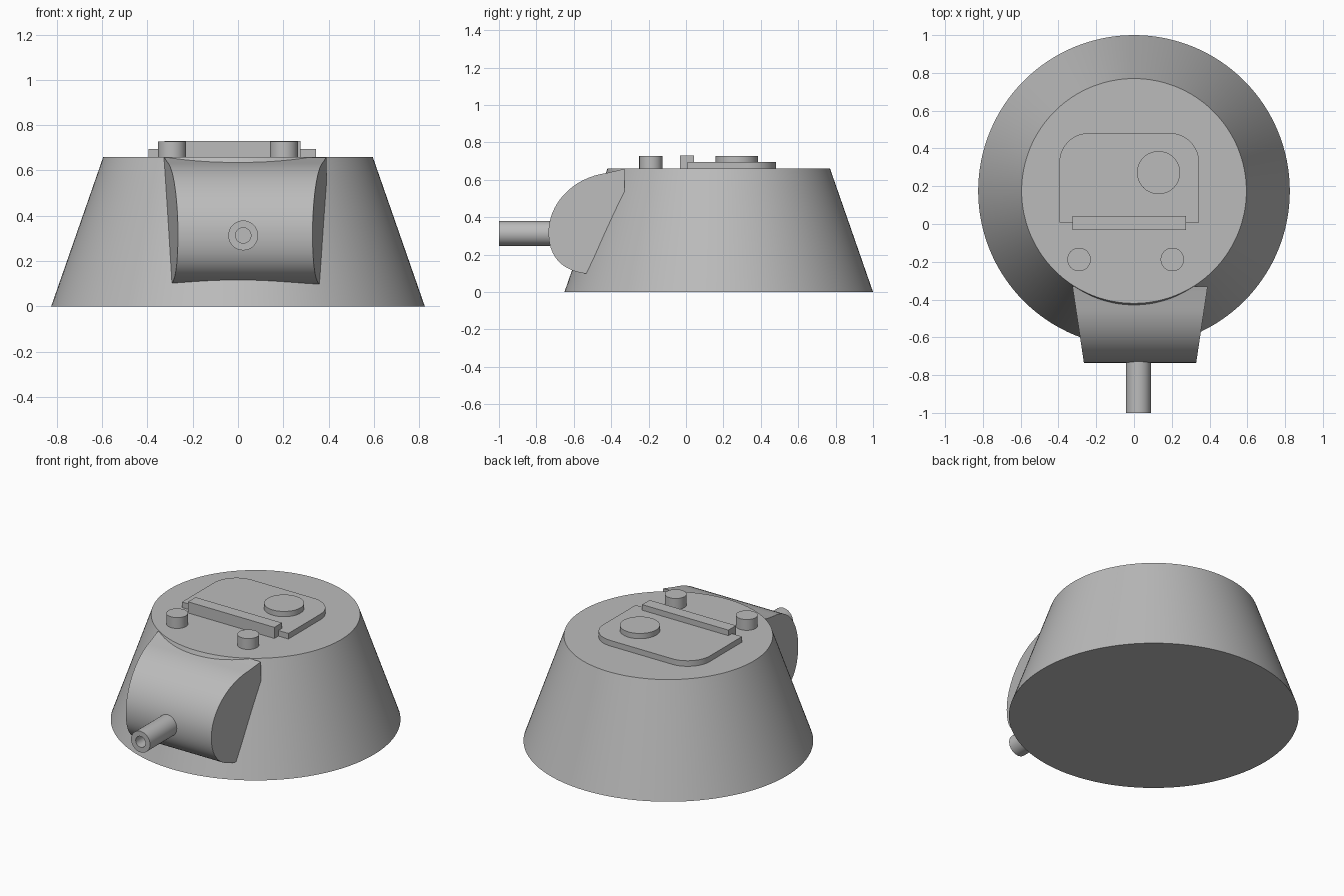
import bpy, bmesh, math
from mathutils import Matrix, Vector

if "Cube" in bpy.data.objects:
    bpy.data.objects.remove(bpy.data.objects["Cube"], do_unlink=True)

grey = bpy.data.materials.new("armour_grey")
grey.use_nodes = True
GREY = (0.5, 0.5, 0.5, 1)
grey.diffuse_color = GREY
grey.node_tree.nodes["Principled BSDF"].inputs["Base Color"].default_value = GREY


def finish(name, bm):
    bmesh.ops.recalc_face_normals(bm, faces=bm.faces)
    mesh = bpy.data.meshes.new(name)
    bm.to_mesh(mesh)
    bm.free()
    mesh.materials.append(grey)
    ob = bpy.data.objects.new(name, mesh)
    bpy.context.collection.objects.link(ob)
    bpy.ops.object.select_all(action='DESELECT')
    ob.select_set(True)
    bpy.context.view_layer.objects.active = ob
    bpy.ops.object.shade_smooth_by_angle(angle=math.radians(25))
    return ob


def frustum(name, x, y, z0, z1, r0, r1, segments=64):
    bm = bmesh.new()
    bmesh.ops.create_cone(bm, cap_ends=True, segments=segments, radius1=r0, radius2=r1,
                          depth=z1 - z0, matrix=Matrix.Translation((x, y, (z0 + z1) / 2)))
    return finish(name, bm)


def prism(name, points, offset):
    """Extrude a flat outline along an offset."""
    bm = bmesh.new()
    face = bm.faces.new([bm.verts.new(p) for p in points])
    new = bmesh.ops.extrude_face_region(bm, geom=[face])["geom"]
    bmesh.ops.translate(bm, verts=[g for g in new if isinstance(g, bmesh.types.BMVert)],
                        vec=offset)
    return finish(name, bm)


def bezier(a, b, c, d, n=16):
    """Points along a cubic curve."""
    a, b, c, d = map(Vector, (a, b, c, d))
    return [a * (1 - t)**3 + b * 3 * t * (1 - t)**2 + c * 3 * t * t * (1 - t) + d * t**3
            for t in (i / n for i in range(n + 1))]


# Conical turret body
TOP = 0.66
frustum("turret_body", 0, 0.175, 0, TOP, 0.825, 0.595, 128)

# Curved gun mantlet with sides tapering toward the front
MID = 0.032
profile = [(-0.33, 0.53), (-0.33, 0.658)]
profile += bezier((-0.42, 0.637), (-0.62, 0.61), (-0.735, 0.46), (-0.735, 0.32))
profile += bezier((-0.735, 0.32), (-0.735, 0.20), (-0.675, 0.115), (-0.533, 0.098))[1:]
mantlet = prism("gun_mantlet", [(-1, y, z) for y, z in profile], (2, 0, 0))
for v in mantlet.data.vertices:
    half = 0.358 + (v.co.y + 0.33) * 0.15
    v.co.x = MID + math.copysign(half, v.co.x)

# Hollow gun barrel
bm = bmesh.new()
rings = []
for radius, y in ((0.066, -0.68), (0.066, -1), (0.034, -1), (0.034, -0.78)):
    rings.append([bm.verts.new((0.023 + radius * math.cos(i * math.tau / 32), y,
                                0.313 + radius * math.sin(i * math.tau / 32)))
                  for i in range(32)])
for a, b in zip(rings, rings[1:]):
    for i in range(32):
        j = (i + 1) % 32
        bm.faces.new((a[i], a[j], b[j], b[i]))
bm.faces.new(rings[0])
bm.faces.new(rings[-1])
finish("gun_barrel", bm)

# Hatch plate with two rounded rear corners
R = 0.155
outline = [(-0.395, 0.008), (0.345, 0.008)]
for cx, start in ((0.345 - R, 0), (-0.395 + R, 90)):
    for step in range(0, 91, 6):
        a = math.radians(start + step)
        outline.append((cx + R * math.cos(a), 0.481 - R + R * math.sin(a)))
prism("hatch_plate", [(x, y, TOP - 0.01) for x, y in outline], (0, 0, 0.045))

# Hinge bar in front of the hatch
bar = [(-0.325, -0.032), (0.275, -0.032), (0.275, 0.043), (-0.325, 0.043)]
prism("hinge_bar", [(x, y, TOP - 0.01) for x, y in bar], (0, 0, 0.08))

# Round cap and periscope studs
frustum("hatch_cap", 0.13, 0.272, TOP, 0.728, 0.114, 0.114)
for side, x in (("right", -0.291), ("left", 0.203)):
    frustum("periscope_" + side, x, -0.188, TOP - 0.01, 0.728, 0.062, 0.062, 48)
